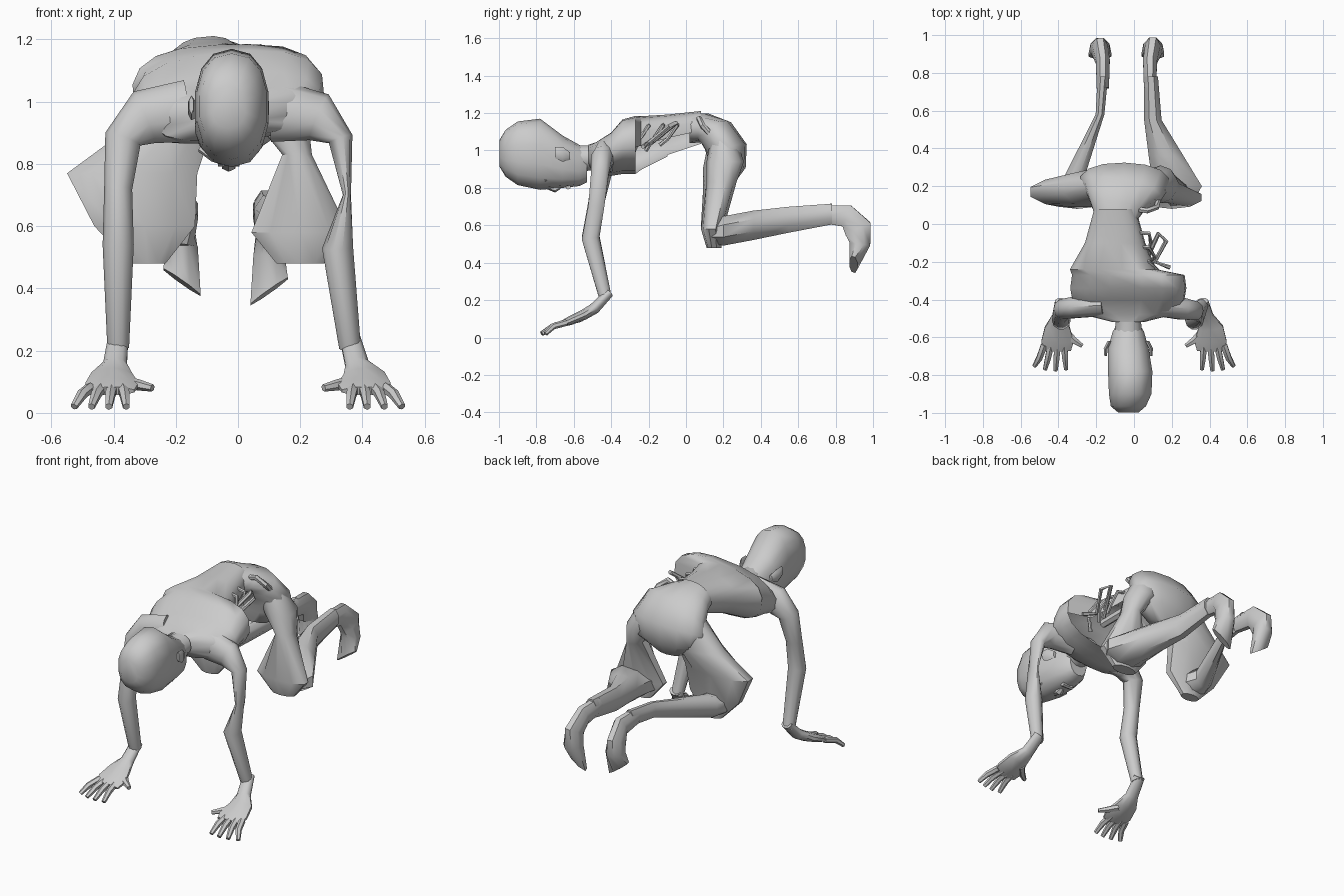
import bpy, bmesh, math
from mathutils import Vector

cube = bpy.data.objects.get("Cube")
if cube:
    bpy.data.objects.remove(cube, do_unlink=True)

grey = bpy.data.materials.new("plain grey")
grey.use_nodes = True
grey.diffuse_color = (.6, .6, .6, 1)
grey.node_tree.nodes["Principled BSDF"].inputs["Base Color"].default_value = grey.diffuse_color

X, Y, Z = Vector((1, 0, 0)), Vector((0, 1, 0)), Vector((0, 0, 1))
SIDES = (("right", -1), ("left", 1))


def loft(name, rings, sides=10, ref=X, along=None, power=1.0, caps=True, keep=None, tilt=0):
    """Skin rings of (x, y, z, half width, half depth); keep picks faces, tilt slants the last ring."""
    bm = bmesh.new()
    centres = [Vector(ring[:3]) for ring in rings]
    last = len(rings) - 1
    loops = []
    for i, (centre, ring) in enumerate(zip(centres, rings)):
        tangent = along or (centres[min(i + 1, last)] - centres[max(i - 1, 0)]).normalized()
        across = (ref - tangent * ref.dot(tangent)).normalized()
        upward = across.cross(tangent)
        if i == last:
            across = across + Z * tilt
        loop = []
        for k in range(sides):
            turn = math.tau * (k + .5) / sides
            c, s = math.cos(turn), math.sin(turn)
            c = math.copysign(abs(c) ** power, c)
            s = math.copysign(abs(s) ** power, s)
            loop.append(bm.verts.new(centre + across * c * ring[3] + upward * s * ring[4]))
        loops.append(loop)
    for near, far in zip(loops, loops[1:]):
        for k in range(sides):
            n = (k + 1) % sides
            bm.faces.new((near[k], near[n], far[n], far[k]))
    if caps:
        bm.faces.new(loops[0])
        bm.faces.new(loops[-1])
    bmesh.ops.recalc_face_normals(bm, faces=bm.faces)
    if keep:
        gone = [face for face in bm.faces if not keep(face.calc_center_median())]
        bmesh.ops.delete(bm, geom=gone, context='FACES')
    mesh = bpy.data.meshes.new(name)
    bm.to_mesh(mesh)
    bm.free()
    mesh.materials.append(grey)
    mesh.shade_smooth()
    mesh.set_sharp_from_angle(angle=math.radians(45))
    bpy.context.collection.objects.link(bpy.data.objects.new(name, mesh))


def rod(name, points, radius, ref=Y):
    loft(name, [(*point, radius, radius) for point in points], sides=6, ref=ref)


# Chest and back, torn open on the belly and left flank
mid = -.03


def torso_skin(centre):
    whole_chest = centre.y < -.28
    return whole_chest or centre.z > 1.1 + centre.y / 4 or centre.x < -.17


loft("chest_and_back", [
    (mid, -.52, .97, .08, .06),
    (mid, -.48, .96, .24, .08),
    (mid, -.4, .98, .3, .11),
    (mid, -.34, 1.02, .31, .14),
    (mid, -.27, 1.03, .3, .15),
    (-.11, -.24, 1.04, .23, .14),
    (-.1, -.1, 1.08, .16, .11),
    (-.1, .08, 1.12, .11, .09),
], sides=16, ref=X + Z / 10, along=Y, power=.8, caps=False, keep=torso_skin)

# Pelvis bending down to the seat
loft("pelvis", [
    (-.09, .02, 1.12, .11, .08),
    (-.09, .1, 1.12, .15, .08),
    (-.06, .17, 1.08, .21, .1),
    (-.05, .22, 1, .24, .11),
    (-.05, .22, .92, .22, .1),
    (-.05, .2, .84, .1, .06),
], sides=14, power=.9)

# Head, face down, broad at the skull and blunt at the crown
loft("neck", [
    (mid, -.44, .97, .09, .07),
    (mid, -.52, .96, .07, .07),
    (mid, -.64, .95, .08, .08),
], sides=12, along=Y)
loft("head", [
    (mid, -.53, .92, .06, .09),
    (mid, -.57, .92, .085, .11),
    (mid, -.66, .94, .11, .14),
    (-.02, -.78, .98, .12, .19),
    (-.02, -.9, .985, .115, .17),
    (mid, -.965, .985, .095, .125),
    (mid, -.998, .985, .055, .07),
], sides=14, along=Y, power=.85)

# Face and ears
loft("nose", [
    (mid, -.76, .81, .01, .01),
    (mid, -.7, .795, .025, .02),
    (mid, -.67, .81, .015, .015),
], sides=6, along=Y)
rod("lips", [(mid + side * .035, -.63, .805) for side in (-1, 0, 1)], .014)
for word, side in SIDES:
    loft(word + "_ear", [
        (mid + side * .1, -.62, .97, .012, .02),
        (mid + side * .12, -.66, .98, .012, .04),
        (mid + side * .12, -.7, .99, .008, .03),
    ], sides=6, along=Y)
    rod(word + "_brow", [
        (mid + side * .02, -.76, .81),
        (mid + side * .05, -.77, .82),
        (mid + side * .09, -.75, .85),
    ], .013)

# Arms: the left upper arm is wasted to a thin blade
loft("right_arm", [
    (-.16, -.43, .97, .06, .1),
    (-.3, -.44, .95, .06, .09),
    (-.37, -.45, .88, .055, .06),
    (-.385, -.48, .72, .045, .045),
    (-.385, -.51, .54, .05, .05),
    (-.385, -.43, .21, .035, .035),
], ref=Y)
loft("left_arm", [
    (.12, -.43, .97, .06, .1),
    (.26, -.45, .95, .06, .08),
    (.33, -.46, .88, .05, .04),
    (.35, -.48, .7, .045, .013),
    (.32, -.51, .53, .05, .05),
    (.36, -.43, .21, .035, .035),
], ref=Y)

# Hands with spread fingers, from index to little
for (word, side), wrist in zip(SIDES, (-.385, .36)):
    hand = side * .405
    loft(word + "_palm", [
        (wrist, -.41, .24, .034, .025),
        ((wrist + hand) / 2, -.49, .155, .04, .03),
        (hand, -.55, .12, .07, .028),
        (hand, -.62, .09, .09, .024),
        (hand, -.67, .07, .075, .015),
    ])
    for i, finger in enumerate(("index", "middle", "ring", "little")):
        spread = i - 1
        root = hand + side * (spread * .035)
        tip = hand + side * (spread * .056 + .01)
        reach = -.775 + .006 * spread ** 2
        loft(f"{word}_{finger}_finger", [
            (root, -.64, .08, .02, .018),
            ((root + tip) / 2, -.71, .06, .018, .017),
            (tip, reach, .02, .012, .012),
        ], sides=6)
    loft(word + "_thumb", [
        (hand - side * .04, -.57, .1, .025, .02),
        (hand - side * .085, -.615, .09, .02, .018),
        (hand - side * .13, -.645, .08, .012, .012),
    ], sides=6, ref=Y)

# Thighs in ragged trousers: the right one flares out, the left pinches in
loft("right_thigh", [
    (-.16, .2, 1.05, .1, .08),
    (-.23, .19, .9, .15, .1),
    (-.34, .17, .77, .22, .08),
    (-.3, .14, .6, .17, .06),
    (-.29, .15, .48, .06, .035),
], along=-Z)
loft("left_thigh", [
    (.08, .2, 1.05, .09, .07),
    (.14, .21, .94, .09, .1),
    (.19, .19, .83, .05, .08),
    (.2, .14, .58, .165, .06),
    (.2, .15, .48, .08, .04),
], along=-Z)

# Shins trailing behind
loft("right_shin", [
    (-.3, .13, .56, .11, .06),
    (-.32, .24, .58, .06, .07),
    (-.18, .58, .65, .025, .05),
    (-.165, .78, .67, .03, .05),
], sides=8, along=Y)
loft("left_shin", [
    (.2, .13, .56, .13, .06),
    (.23, .2, .57, .14, .085),
    (.17, .36, .6, .1, .085),
    (.1, .55, .63, .05, .075),
    (.09, .78, .66, .04, .06),
], sides=8, along=Y)

# Feet hanging down from the ankles, the toes fanned and slanted
for (word, side), ankle, lift in zip(SIDES, (-.165, .085), (.03, 0)):
    sole = ankle + side * .015
    loft(word + "_foot", [
        (ankle, .72, .66, .035, .05),
        (ankle, .86, .65, .04, .065),
        (sole, .92, .58, .045, .08),
        (sole, .93, .5 + lift, .055, .06),
        (sole, .895, .39 + lift, .065, .025),
    ], sides=8, tilt=side * .7)

# Bare ribs in the torn flank, spine and hip strap
for i in range(3):
    back = .075 * i - .25
    rod(f"rib_{i + 1}", [
        (-.04, back + .06, 1.15),
        (.08, back + .05, 1.13),
        (.13 - i * .02, back, 1.06),
        (.08, back - .04, .97 + i * .03),
    ], .011)
rod("loose_rib", [(.06, -.2, 1.03), (.13, -.05, 1.15), (.17, -.09, 1.13),
                  (.11, -.2, 1.04), (.19, -.23, 1.02)], .012, ref=Z)
rod("spine", [(-.06, -.35, 1.1), (-.09, .08, 1.13)], .025, ref=X)
rod("hip_strap", [(.01, .08, 1.15), (.07, .07, 1.17), (.12, .09, 1.13),
                  (.13, .14, 1.08), (.1, .18, 1.06)], .016)
